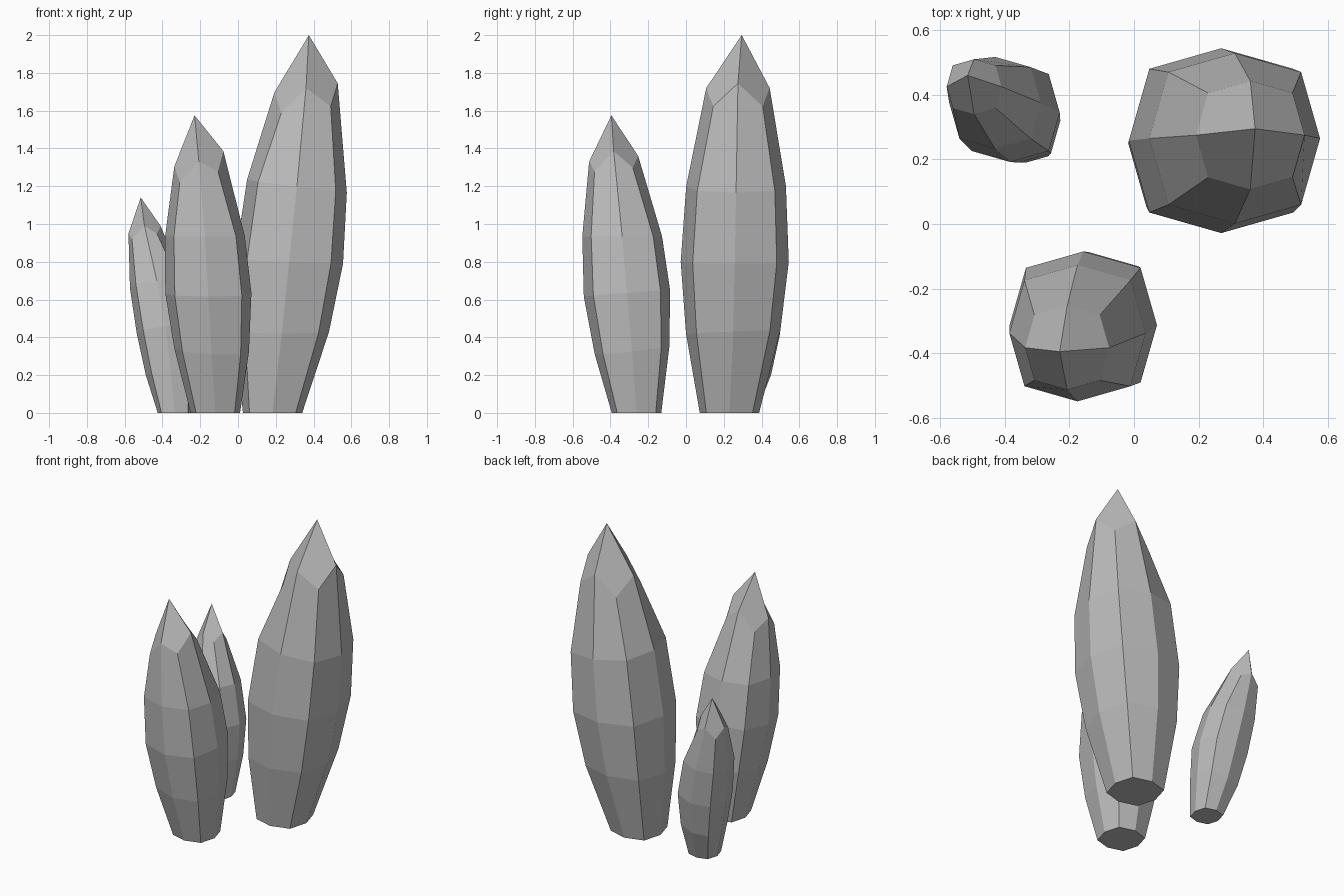
import bpy, bmesh, math
from mathutils import Vector

cube = bpy.data.objects.get("Cube")
if cube:
    bpy.data.objects.remove(cube, do_unlink=True)

stone = bpy.data.materials.new("grey_stone")
stone.use_nodes = True
grey = (0.5, 0.5, 0.5, 1)
stone.diffuse_color = grey
stone.node_tree.nodes["Principled BSDF"].inputs["Base Color"].default_value = grey

SIDES = 8


def crystal(name, rings, tip, crown_drop):
    """Eight-sided leaning shard; rings are (centre, radius, x tilt, y tilt)."""
    bm = bmesh.new()
    loops = []
    for n, (centre, radius, tilt_x, tilt_y) in enumerate(rings):
        crown = n == len(rings) - 1
        loop = []
        for k in range(SIDES):
            a = math.tau * k / SIDES
            c, s = math.cos(a), math.sin(a)
            corner = k % 2
            r = radius * (1.1 if corner else 1)
            z = tilt_x * c + tilt_y * s
            if crown and corner:
                z -= crown_drop
            loop.append(bm.verts.new(Vector(centre) + Vector((r * c, r * s, z))))
        loops.append(loop)
    # Flat base and faceted sides
    bm.faces.new(loops[0][::-1])
    for low, high in zip(loops, loops[1:]):
        for k in range(SIDES):
            j = (k + 1) % SIDES
            bm.faces.new((low[k], low[j], high[j], high[k]))
    # Four kite facets meeting at the point
    top = bm.verts.new(tip)
    crown = loops[-1]
    for k in range(0, SIDES, 2):
        bm.faces.new((crown[k], crown[k + 1], crown[(k + 2) % SIDES], top))
    bmesh.ops.recalc_face_normals(bm, faces=bm.faces)
    mesh = bpy.data.meshes.new(name)
    bm.to_mesh(mesh)
    bm.free()
    mesh.materials.append(stone)
    obj = bpy.data.objects.new(name, mesh)
    bpy.context.collection.objects.link(obj)
    return obj


# Tall crystal
crystal("tall_crystal", [
    ((0.183, 0.23, 0), 0.157, 0, 0),
    ((0.232, 0.25, 0.43), 0.25, 0, 0.01),
    ((0.27, 0.258, 0.8), 0.286, -0.01, 0),
    ((0.312, 0.265, 1.2), 0.264, -0.035, 0),
    ((0.36, 0.275, 1.72), 0.168, 0.025, 0),
], (0.375, 0.295, 2), 0.115)

# Middle crystal
crystal("middle_crystal", [
    ((-0.12, -0.262, 0), 0.131, 0, 0),
    ((-0.14, -0.285, 0.335), 0.198, -0.01, 0.025),
    ((-0.157, -0.313, 0.635), 0.228, 0, 0.02),
    ((-0.175, -0.338, 0.935), 0.211, 0, 0),
    ((-0.207, -0.383, 1.345), 0.13, 0.04, 0.015),
], (-0.23, -0.395, 1.575), 0.085)

# Small crystal
crystal("small_crystal", [
    ((-0.335, 0.28, 0), 0.09, 0, 0),
    ((-0.358, 0.32, 0.22), 0.13, 0.02, -0.02),
    ((-0.383, 0.345, 0.44), 0.153, 0.02, -0.02),
    ((-0.43, 0.375, 0.68), 0.142, 0.02, -0.02),
    ((-0.495, 0.425, 0.97), 0.085, 0.02, -0.02),
], (-0.515, 0.46, 1.14), 0.05)
